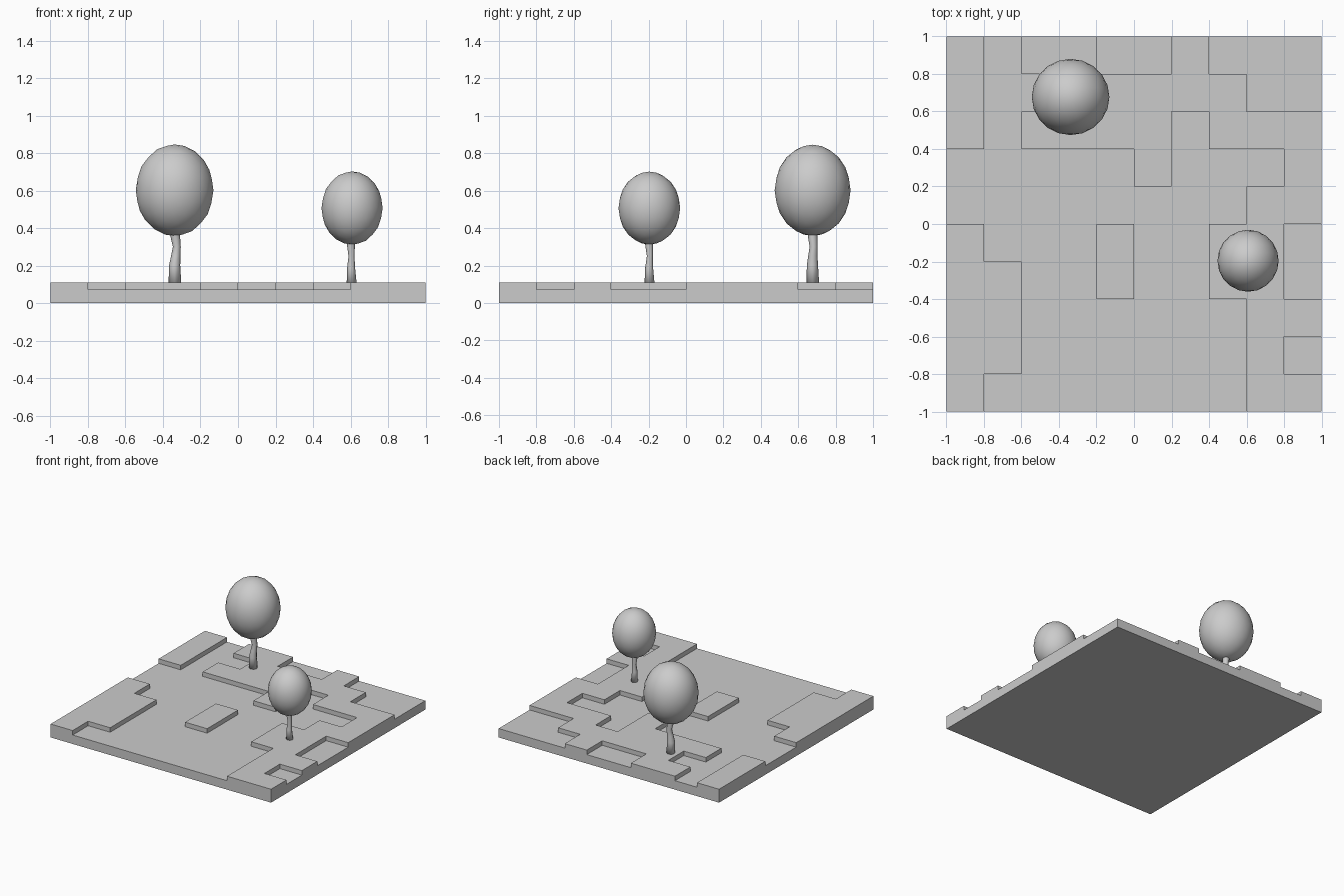
import bpy, bmesh, math
from mathutils import Vector, Matrix

if "Cube" in bpy.data.objects:
    bpy.data.objects.remove(bpy.data.objects["Cube"])

LOW, HIGH, CELL = 0.073, 0.11, 0.2

# Raised tiles (#) of the ground, back row first, left to right
TILES = [
    "#.##..#...",
    "#..#####..",
    "#.####.###",
    ".....#...#",
    "........##",
    "#...#..##.",
    "##..#..##.",
    "##......##",
    "##......#.",
    "#.......##",
][::-1]


def finish(bm, name, smooth=False):
    bmesh.ops.recalc_face_normals(bm, faces=bm.faces)
    for f in bm.faces:
        f.smooth = smooth
    mesh = bpy.data.meshes.new(name)
    bm.to_mesh(mesh)
    bm.free()
    obj = bpy.data.objects.new(name, mesh)
    bpy.context.collection.objects.link(obj)
    return obj


def raised(i, j):
    return 0 <= i < 10 and 0 <= j < 10 and TILES[j][i] == "#"


def ground():
    bm = bmesh.new()

    def quad(pts):
        bm.faces.new([bm.verts.new(p) for p in pts])

    def wall(a, b, z0, z1):
        quad([(*a, z0), (*b, z0), (*b, z1), (*a, z1)])

    for j in range(10):
        for i in range(10):
            x, y = -1 + i * CELL, -1 + j * CELL
            c = [(x, y), (x + CELL, y), (x + CELL, y + CELL), (x, y + CELL)]
            top = HIGH if raised(i, j) else LOW
            quad([(*p, top) for p in c])
            quad([(*p, 0) for p in reversed(c)])
            for k, (di, dj) in enumerate([(0, -1), (1, 0), (0, 1), (-1, 0)]):
                a, b = c[k], c[(k + 1) % 4]
                ni, nj = i + di, j + dj
                if not (0 <= ni < 10 and 0 <= nj < 10):
                    wall(a, b, 0, LOW)
                if raised(i, j) and not raised(ni, nj):
                    wall(a, b, LOW, HIGH)
    bmesh.ops.remove_doubles(bm, verts=bm.verts, dist=0.001)
    bmesh.ops.recalc_face_normals(bm, faces=bm.faces)
    bmesh.ops.dissolve_limit(bm, angle_limit=math.radians(1),
                             verts=bm.verts, edges=bm.edges)
    finish(bm, "ground")


def trunk(name, sections, sides=8):
    # Wobbly tube through (x, y, z, radius) sections
    bm = bmesh.new()
    rings = []
    for x, y, z, r in sections:
        rings.append([bm.verts.new((x + r * math.cos(2 * math.pi * k / sides),
                                    y + r * math.sin(2 * math.pi * k / sides), z))
                      for k in range(sides)])
    for a, b in zip(rings, rings[1:]):
        for k in range(sides):
            n = (k + 1) % sides
            bm.faces.new([a[k], a[n], b[n], b[k]])
    bm.faces.new(rings[0][::-1])
    bm.faces.new(rings[-1])
    finish(bm, name, True)


def crown(name, center, size):
    bm = bmesh.new()
    bmesh.ops.create_icosphere(
        bm, subdivisions=3, radius=1,
        matrix=Matrix.Translation(center) @ Matrix.Diagonal((*size, 1)))
    finish(bm, name, True)


ground()

# Large tree at the back
trunk("large_trunk", [(-0.336, 0.678, 0.10, 0.034), (-0.338, 0.676, 0.20, 0.030),
                      (-0.332, 0.678, 0.25, 0.025), (-0.326, 0.682, 0.30, 0.021),
                      (-0.335, 0.677, 0.36, 0.026), (-0.335, 0.677, 0.40, 0.026)])
crown("large_crown", (-0.338, 0.677, 0.602), (0.207, 0.203, 0.244))

# Small tree at the right
trunk("small_trunk", [(0.606, -0.195, 0.10, 0.027), (0.603, -0.197, 0.19, 0.021),
                      (0.605, -0.193, 0.25, 0.016), (0.602, -0.197, 0.31, 0.021),
                      (0.602, -0.197, 0.35, 0.021)])
crown("small_crown", (0.608, -0.196, 0.507), (0.163, 0.165, 0.195))
